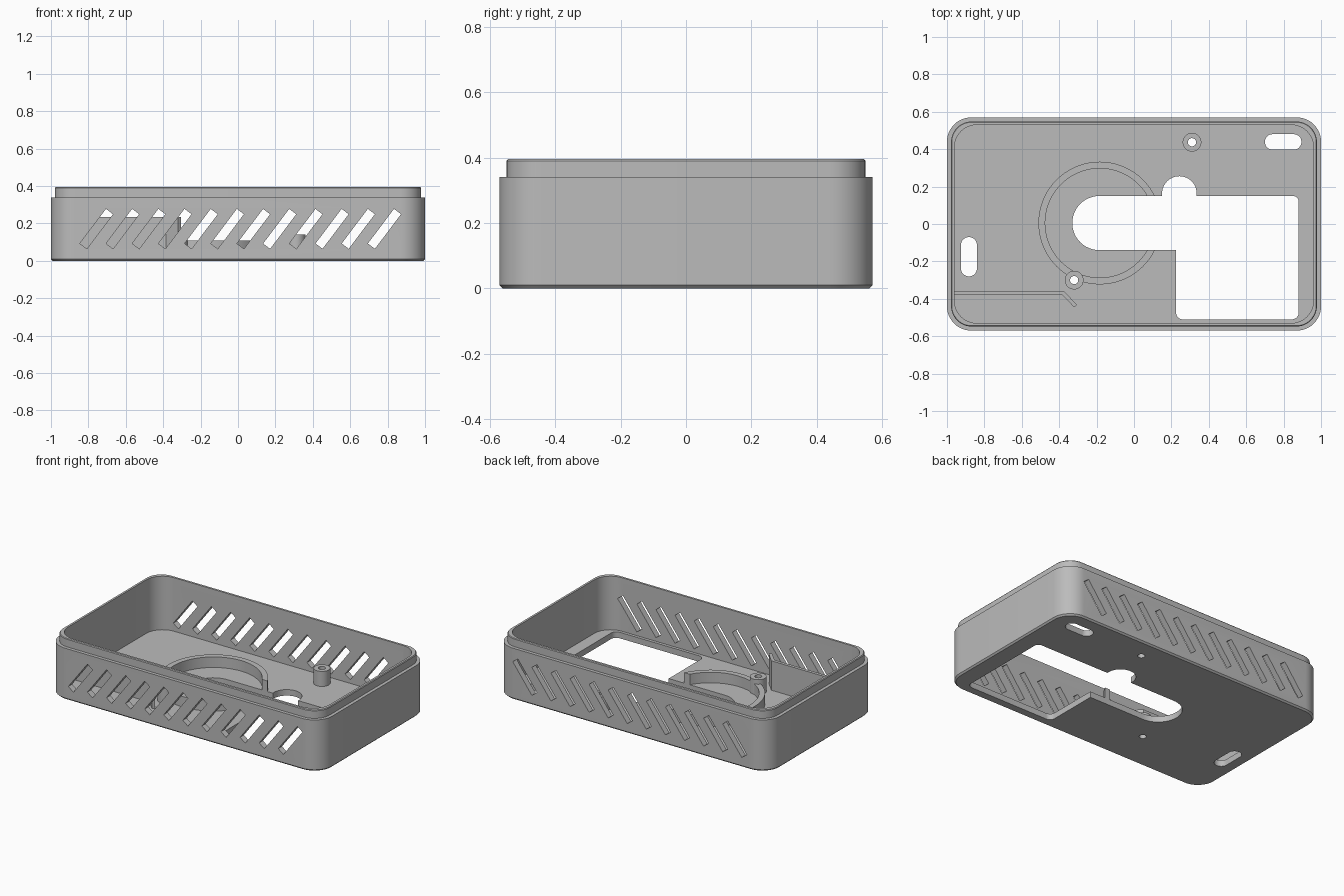
import bpy
import bmesh
from math import sin, cos, radians
from mathutils import Matrix

if "Cube" in bpy.data.objects:
    bpy.data.objects.remove(bpy.data.objects["Cube"])

grey = bpy.data.materials.new("plain grey")
grey.use_nodes = True
GREY = (0.5, 0.5, 0.5, 1)
grey.diffuse_color = GREY
grey.node_tree.nodes["Principled BSDF"].inputs["Base Color"].default_value = GREY


def arc(cx, cy, r, a0, a1, n=12):
    angles = [radians(a0 + (a1 - a0) * i / n) for i in range(n + 1)]
    return [(cx + r * cos(a), cy + r * sin(a)) for a in angles]


def rounded(x0, x1, y0, y1, r, n=12):
    return (arc(x1 - r, y1 - r, r, 0, 90, n) + arc(x0 + r, y1 - r, r, 90, 180, n)
            + arc(x0 + r, y0 + r, r, 180, 270, n) + arc(x1 - r, y0 + r, r, 270, 360, n))


def circle(cx, cy, r, n=48):
    return arc(cx, cy, r, 0, 360, n)[:-1]


def finish(name, bm):
    bmesh.ops.recalc_face_normals(bm, faces=bm.faces)
    mesh = bpy.data.meshes.new(name)
    bm.to_mesh(mesh)
    bm.free()
    mesh.materials.append(grey)
    obj = bpy.data.objects.new(name, mesh)
    bpy.context.collection.objects.link(obj)
    return obj


def loft(name, rings):
    """Skin a stack of (outline, height) rings and cap both ends."""
    bm = bmesh.new()
    loops = [[bm.verts.new((x, y, z)) for x, y in pts] for pts, z in rings]
    for a, b in zip(loops, loops[1:]):
        for i in range(len(a)):
            j = (i + 1) % len(a)
            bm.faces.new((a[i], a[j], b[j], b[i]))
    bm.faces.new(loops[0])
    bm.faces.new(loops[-1])
    return finish(name, bm)


def prism(name, outline, z0, z1):
    return loft(name, [(outline, z0), (outline, z1)])


def cut(obj, cutters):
    for c in cutters:
        mod = obj.modifiers.new(c.name, 'BOOLEAN')
        mod.operation = 'DIFFERENCE'
        mod.solver = 'EXACT'
        mod.object = c
    graph = bpy.context.evaluated_depsgraph_get()
    mesh = bpy.data.meshes.new_from_object(obj.evaluated_get(graph))
    obj.modifiers.clear()
    obj.data = mesh


def frame(inset, r):
    return rounded(-1 + inset, 1 - inset, -0.57 + inset, 0.57 - inset, r)


# Tray: chamfered base, outer wall, stepped lip, then down inside to the floor
FLOOR = 0.04
tray = loft("tray", [
    (frame(0.01, 0.12), 0), (frame(0, 0.13), 0.01), (frame(0, 0.13), 0.34),
    (frame(0.022, 0.11), 0.34), (frame(0.022, 0.11), 0.39), (frame(0.026, 0.106), 0.395),
    (frame(0.04, 0.12), 0.395), (frame(0.04, 0.12), FLOOR)])

# Floor opening: rounded channel, large window and round notch in one outline
opening = (arc(-0.185, 0.005, 0.145, 90, 270, 24) + [(0.225, -0.14)]
           + arc(0.26, -0.475, 0.035, 180, 270, 6) + arc(0.845, -0.475, 0.035, 270, 360, 6)
           + arc(0.85, 0.12, 0.03, 0, 90, 6) + [(0.335, 0.15)]
           + arc(0.2425, 0.163, 0.0925, 0, 180, 24) + [(0.15, 0.15)])
opening_cutter = prism("opening_cutter", opening, -0.1, 0.3)
side_slots = [
    prism("back_slot_cutter", rounded(0.7, 0.895, 0.398, 0.48, 0.04), -0.1, 0.1),
    prism("right_slot_cutter", rounded(-0.925, -0.84, -0.28, -0.07, 0.042), -0.1, 0.1)]

# Screw post positions and their through holes
posts = {"back_post": (0.31, 0.437), "front_post": (-0.32, -0.3)}
holes = [prism(n + "_hole_cutter", circle(x, y, 0.022, 24), -0.1, 0.3)
         for n, (x, y) in posts.items()]

# Slanted vents passing through the front and back walls
bm = bmesh.new()
for i in range(12):
    place = (Matrix.Translation((-0.757 + 0.14 * i, 0, 0.171))
             @ Matrix.Rotation(radians(-53), 4, 'Y')
             @ Matrix.Diagonal((0.232, 1.4, 0.047, 1)))
    bmesh.ops.create_cube(bm, size=1, matrix=place)
vent_cutter = finish("vent_cutter", bm)

cut(tray, [opening_cutter, vent_cutter] + side_slots + holes)

# Raised ring around the channel
ring = prism("ring_wall", circle(-0.183, 0.005, 0.328, 72), FLOOR - 0.01, 0.11)
ring_core = prism("ring_core_cutter", circle(-0.183, 0.005, 0.292, 72), -0.1, 0.3)
cut(ring, [ring_core, opening_cutter] + holes)

# Screw posts
parts = [tray, ring]
for (name, (x, y)), hole in zip(posts.items(), holes):
    post = prism(name, circle(x, y, 0.05), FLOOR - 0.01, 0.14)
    cut(post, [hole])
    parts.append(post)

# Inner partition with an angled end
parts.append(prism("partition", [
    (-0.97, -0.358), (-0.375, -0.358), (-0.305, -0.432), (-0.32, -0.445),
    (-0.384, -0.379), (-0.97, -0.379)], FLOOR - 0.01, 0.235))

# Remove the cutters and shade the curved walls smooth
for c in [opening_cutter, vent_cutter, ring_core] + side_slots + holes:
    bpy.data.objects.remove(c)
for obj in bpy.context.selected_objects:
    obj.select_set(False)
for obj in parts:
    obj.select_set(True)
bpy.context.view_layer.objects.active = tray
bpy.ops.object.shade_smooth_by_angle(angle=radians(30))
